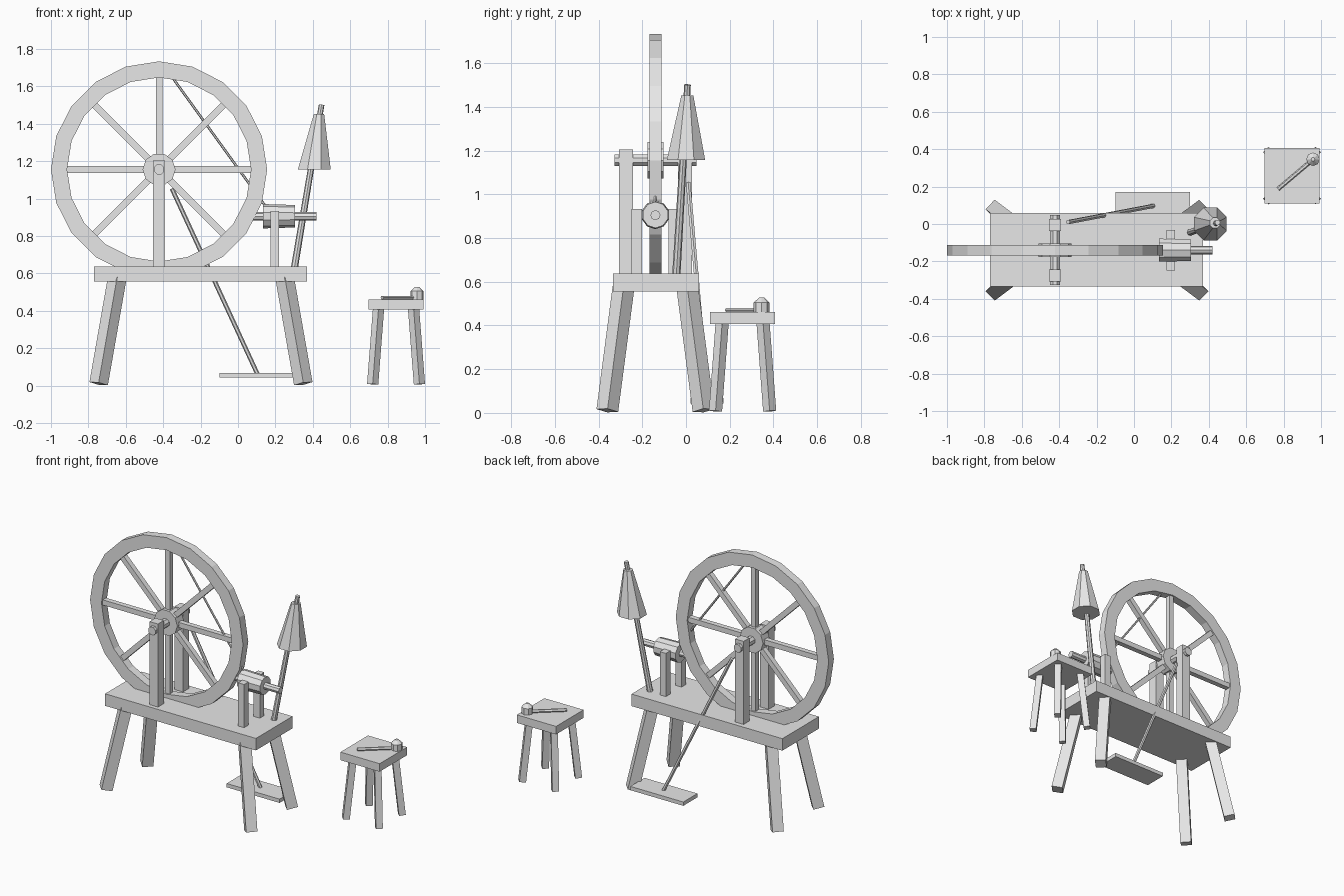
import bpy, bmesh, math
from mathutils import Vector

if "Cube" in bpy.data.objects:
    bpy.data.objects.remove(bpy.data.objects["Cube"])

mat = bpy.data.materials.new("plain light grey")
mat.diffuse_color = (0.8, 0.8, 0.8, 1)
mat.use_nodes = True
mat.node_tree.nodes["Principled BSDF"].inputs["Base Color"].default_value = mat.diffuse_color


def finish(name, bm):
    bmesh.ops.recalc_face_normals(bm, faces=bm.faces[:])
    me = bpy.data.meshes.new(name)
    bm.to_mesh(me)
    bm.free()
    me.materials.append(mat)
    ob = bpy.data.objects.new(name, me)
    bpy.context.collection.objects.link(ob)
    return ob


def box(name, lo, hi):
    bm = bmesh.new()
    bmesh.ops.create_cube(bm, size=1)
    for v in bm.verts:
        v.co = [lo[i] if v.co[i] < 0 else hi[i] for i in range(3)]
    return finish(name, bm)


def rod(name, a, b, r1, r2=None, n=8, turn=0.0, level=False):
    """Tapered prism from a to b; level keeps the end rings horizontal."""
    a, b = Vector(a), Vector(b)
    r2 = r1 if r2 is None else r2
    d = Vector((0, 0, 1)) if level else (b - a).normalized()
    ref = Vector((1, 0, 0)) if abs(d.x) < 0.9 else Vector((0, 0, 1))
    u = (ref - d * ref.dot(d)).normalized()
    w = d.cross(u)
    bm = bmesh.new()
    rings = []
    for c, r in ((a, r1), (b, r2)):
        rings.append([bm.verts.new(c + r * (u * math.cos(t) + w * math.sin(t)))
                      for t in (turn + 2 * math.pi * i / n for i in range(n))])
    for i in range(n):
        j = (i + 1) % n
        bm.faces.new((rings[0][i], rings[0][j], rings[1][j], rings[1][i]))
    bm.faces.new(rings[0][::-1])
    bm.faces.new(rings[1])
    return finish(name, bm)


def four_legs(name, cx, cy, top, foot, z0, z1, r):
    for sx in (-1, 1):
        for sy in (-1, 1):
            rod(name, (cx + sx * foot[0], cy + sy * foot[1], z0),
                (cx + sx * top[0], cy + sy * top[1], z1), r, n=4)


WX, WY, WZ = -0.422, -0.14, 1.156   # wheel centre

# bench and its splayed legs
box("bench", (-0.77, -0.335, 0.556), (0.37, 0.06, 0.638))
four_legs("bench_leg", -0.198, -0.14, (0.448, 0.146), (0.547, 0.22), 0.011, 0.575, 0.05)

# wheel rim: 20-sided flat ring
bm = bmesh.new()
N = 20
ring = []
for i in range(N):
    t = 2 * math.pi * i / N
    ring.append([bm.verts.new((WX + r * math.cos(t), WY + y, WZ + r * math.sin(t)))
                 for r, y in ((0.578, -0.028), (0.578, 0.028), (0.492, 0.028), (0.492, -0.028))])
for i in range(N):
    p, q = ring[i], ring[(i + 1) % N]
    for k in range(4):
        m = (k + 1) % 4
        bm.faces.new((p[k], q[k], q[m], p[m]))
finish("wheel_rim", bm)

# spokes, hub and axle
for i in range(8):
    t = math.pi * i / 4
    c, s = math.cos(t), math.sin(t)
    rod("spoke", (WX + 0.05 * c, WY, WZ + 0.05 * s), (WX + 0.505 * c, WY, WZ + 0.505 * s),
        0.025, n=4, turn=math.pi / 4)
rod("hub", (WX, WY - 0.037, WZ), (WX, WY + 0.037, WZ), 0.088, n=10)
rod("axle", (WX, -0.327, WZ), (WX, 0.047, WZ), 0.029, n=8, turn=math.pi / 8)

# wheel posts and spindle posts
for s in (-1, 1):
    y = WY + s * 0.135
    box("wheel_post", (WX - 0.032, y - 0.032, 0.62), (WX + 0.032, y + 0.032, 1.205))
    y = WY + s * 0.085
    box("spindle_post", (0.174, y - 0.024, 0.62), (0.22, y + 0.024, 0.933))

# bobbin, spindle and drive cord
rod("spindle", (0.07, WY, 0.905), (0.42, WY, 0.905), 0.023, n=8)
rod("bobbin", (0.134, WY, 0.906), (0.305, WY, 0.906), 0.065, 0.06, n=10)
rod("drive_cord", (-0.385, WY, 1.695), (0.19, WY, 0.9), 0.007, n=6)

# treadle and its connecting rod
box("treadle", (-0.1, 0.02, 0.043), (0.3, 0.172, 0.069))
rod("treadle_rod", (-0.353, 0.01, 1.053), (0.105, 0.097, 0.06), 0.012, n=6)

# distaff: leaning pole and cone of fibre
rod("distaff_pole", (0.3, -0.045, 0.62), (0.447, 0.007, 1.502), 0.019, 0.015, n=8)
rod("distaff_fibre", (0.408, 0.0, 1.157), (0.433, 0.006, 1.452), 0.095, 0.03, n=8,
    turn=math.pi / 8, level=True)

# stool
box("stool_seat", (0.697, 0.11, 0.407), (0.993, 0.407, 0.462))
four_legs("stool_leg", 0.845, 0.259, (0.093, 0.093), (0.125, 0.124), 0.008, 0.42, 0.03)

# hand spindle lying on the stool
rod("hand_spindle_shaft", (0.77, 0.187, 0.471), (0.957, 0.345, 0.471), 0.011, n=6)
rod("whorl", (0.957, 0.346, 0.46), (0.957, 0.346, 0.505), 0.036, n=8)
rod("whorl_cap", (0.957, 0.346, 0.505), (0.957, 0.346, 0.529), 0.036, 0.01, n=8)
